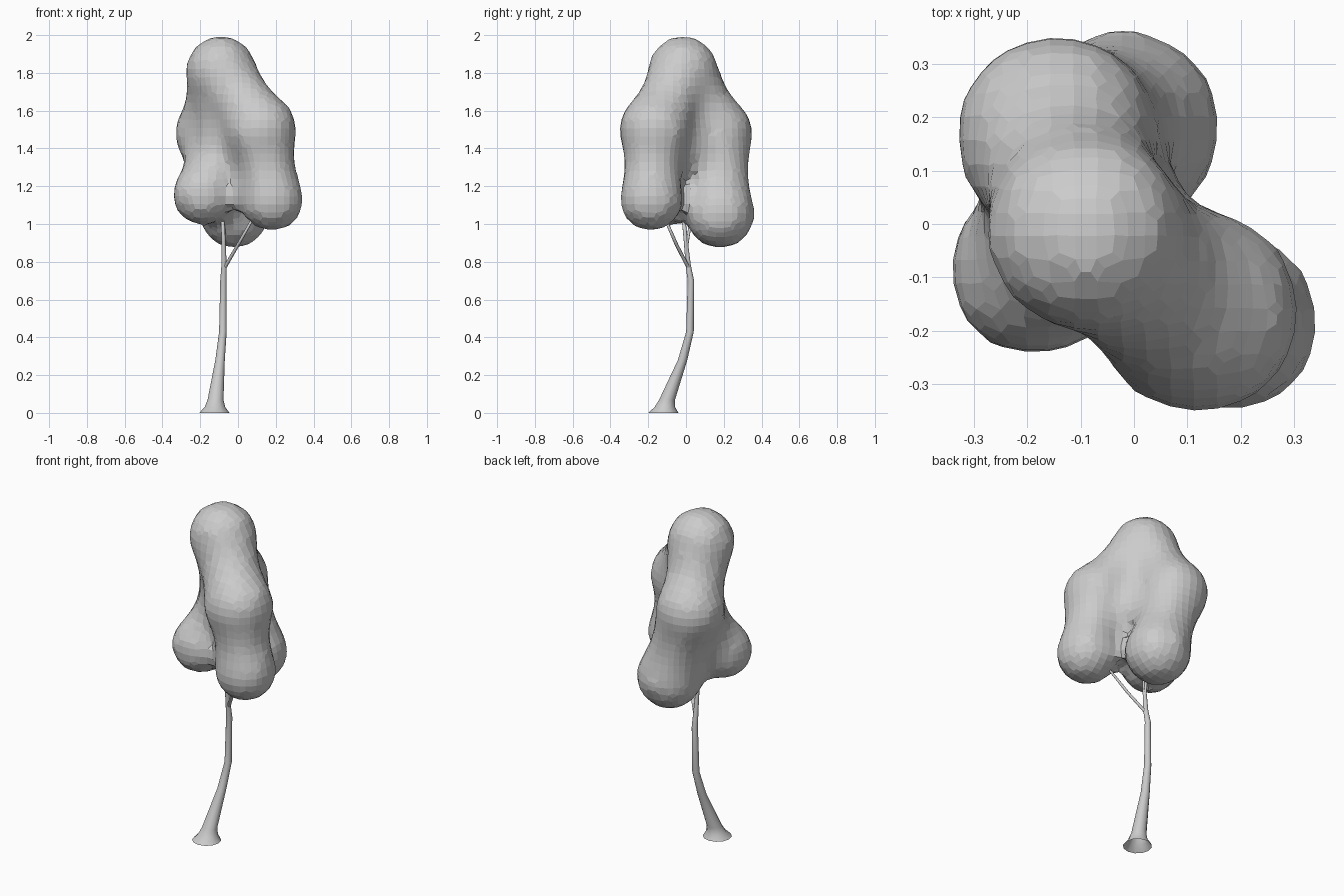
import bpy, bmesh, math
from mathutils import Vector, Matrix

cube = bpy.data.objects.get("Cube")
if cube:
    bpy.data.objects.remove(cube, do_unlink=True)

grey = bpy.data.materials.new("light grey")
grey.use_nodes = True
colour = (0.6, 0.6, 0.6, 1)
grey.diffuse_color = colour
grey.node_tree.nodes["Principled BSDF"].inputs["Base Color"].default_value = colour


def make_object(name, bm):
    bmesh.ops.recalc_face_normals(bm, faces=bm.faces)
    mesh = bpy.data.meshes.new(name)
    bm.to_mesh(mesh)
    bm.free()
    mesh.materials.append(grey)
    obj = bpy.data.objects.new(name, mesh)
    bpy.context.collection.objects.link(obj)
    return obj


def stem(name, path, sides):
    """Tapered tube with level rings; each path point is x, y, z, radius."""
    bm = bmesh.new()
    rings = []
    for x, y, z, r in path:
        angles = [2 * math.pi * i / sides for i in range(sides)]
        rings.append([bm.verts.new((x + r * math.cos(a), y + r * math.sin(a), z))
                      for a in angles])
    for low, high in zip(rings, rings[1:]):
        for i in range(sides):
            j = (i + 1) % sides
            bm.faces.new((low[i], low[j], high[j], high[i]))
    bm.faces.new(rings[-1])
    obj = make_object(name, bm)
    for poly in obj.data.polygons:
        poly.use_smooth = True
    return obj


# Leaning trunk with a flared, open foot
stem("trunk", [(-.125, -.12, 0, .08), (-.122, -.112, .03, .055),
               (-.119, -.1, .07, .042), (-.095, -.018, .28, .025),
               (-.08, .021, .43, .02), (-.077, .026, .7, .017),
               (-.074, .012, .78, .014), (-.076, 0, .9, .011),
               (-.085, -.02, 1.1, .009)], 12)

# Thin branches that run up into the crown
stem("front_branch", [(-.07, .012, .77, .011), (0, -.05, .89, .01),
                      (.09, -.12, 1.05, .008)], 8)
stem("back_branch", [(-.076, .002, .87, .008), (-.07, .03, 1.05, .007)], 8)

# Crown lobes: centre and radius
top = (Vector((-.09, -.015, 1.81)), .19)
front_high = (Vector((.12, -.165, 1.5)), .195)
front_low = (Vector((.18, -.185, 1.13)), .172)
back_high = (Vector((-.145, .165, 1.48)), .194)
back_low = (Vector((-.02, .18, 1.055)), .188)
side_low = (Vector((-.185, -.085, 1.155)), .167)
core = (Vector((-.06, 0, 1.4)), .17)

bm = bmesh.new()


def ball(centre, radius):
    bmesh.ops.create_icosphere(bm, subdivisions=3, radius=radius,
                               matrix=Matrix.Translation(centre))


def bridge(a, b, waist):
    """Chain of balls joining two lobes, narrowed in the middle."""
    for i in range(1, 8):
        t = i / 8
        radius = a[1] + (b[1] - a[1]) * t
        ball(a[0].lerp(b[0], t), radius * (1 - (1 - waist) * math.sin(math.pi * t)))


for lobe in (top, front_high, front_low, back_high, back_low, side_low, core):
    ball(*lobe)
for a, b, waist in ((top, front_high, .85), (top, back_high, .85),
                    (front_high, front_low, .85), (back_high, back_low, .85),
                    (side_low, core, .85), (top, core, .85),
                    (side_low, back_low, .6), (side_low, back_high, .7)):
    bridge(a, b, waist)

# Merge the lobes into one soft, faceted skin
crown = make_object("crown", bm)
remesh = crown.modifiers.new("merge", 'REMESH')
remesh.mode = 'VOXEL'
remesh.voxel_size = 0.045
smooth = crown.modifiers.new("soften", 'SMOOTH')
smooth.factor = 0.5
smooth.iterations = 4
